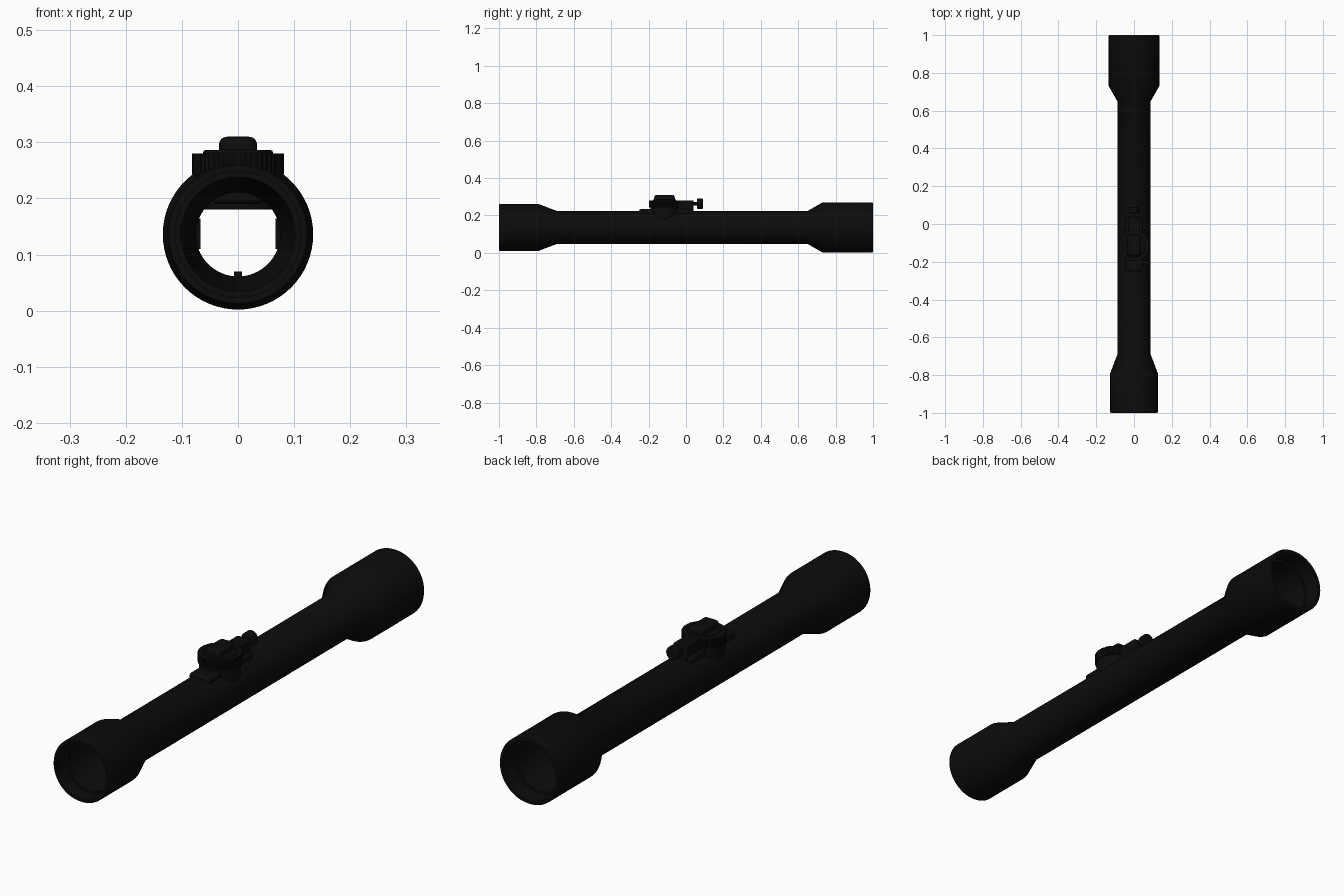
import bpy, bmesh, math
from mathutils import Matrix

cube = bpy.data.objects.get("Cube")
if cube:
    bpy.data.objects.remove(cube, do_unlink=True)

AXIS_Z = 0.136
TURRET_Y = -0.115

black = bpy.data.materials.new("matte_black")
black.use_nodes = True
colour = (0.0035, 0.0035, 0.0035, 1)
black.diffuse_color = colour
shader = black.node_tree.nodes["Principled BSDF"]
shader.inputs["Base Color"].default_value = colour
shader.inputs["Roughness"].default_value = 0.7


def finish(bm, name, bevel=0, segments=2):
    bmesh.ops.recalc_face_normals(bm, faces=bm.faces)
    mesh = bpy.data.meshes.new(name)
    bm.to_mesh(mesh)
    bm.free()
    mesh.materials.append(black)
    obj = bpy.data.objects.new(name, mesh)
    bpy.context.collection.objects.link(obj)
    if bevel:
        mod = obj.modifiers.new("bevel", "BEVEL")
        mod.width, mod.segments = bevel, segments
        mod.limit_method = "ANGLE"
    bpy.ops.object.select_all(action="DESELECT")
    obj.select_set(True)
    bpy.context.view_layer.objects.active = obj
    bpy.ops.object.shade_smooth_by_angle(angle=math.radians(30))
    return obj


def lathe(name, profile, sides=64):
    """Closed ring of (radius, y) points turned about the optical axis."""
    bm = bmesh.new()
    rings = []
    for i in range(sides):
        a = math.tau * i / sides
        rings.append([bm.verts.new((r * math.cos(a), y, AXIS_Z + r * math.sin(a)))
                      for r, y in profile])
    n = len(profile)
    for i in range(sides):
        one, two = rings[i], rings[(i + 1) % sides]
        for j in range(n):
            k = (j + 1) % n
            bm.faces.new((one[j], one[k], two[k], two[j]))
    return finish(bm, name)


def box(name, x, y, z, bevel=0, segments=2):
    """Box from (min, max) pairs."""
    bm = bmesh.new()
    bmesh.ops.create_cube(bm, size=1)
    for v in bm.verts:
        v.co = [lo + (c + 0.5) * (hi - lo) for c, (lo, hi) in zip(v.co, (x, y, z))]
    return finish(bm, name, bevel, segments)


def cylinder(name, radius, start, end, centre, along_y=False, sides=40, bevel=0, knurl=0):
    """Cylinder between start and end; centre is the other two coordinates."""
    bm = bmesh.new()
    bmesh.ops.create_cone(bm, cap_ends=True, segments=sides, radius1=radius,
                          radius2=radius, depth=end - start)
    if knurl:
        for v in bm.verts:
            step = round(math.atan2(v.co.y, v.co.x) / math.tau * sides)
            if step % 2:
                v.co.xy *= 1 - knurl
    mid = (start + end) / 2
    if along_y:
        bm.transform(Matrix.Translation((centre[0], mid, centre[1]))
                     @ Matrix.Rotation(math.pi / 2, 4, "X"))
    else:
        bm.transform(Matrix.Translation((centre[0], centre[1], mid)))
    return finish(bm, name, bevel)


# Hollow tube with eyepiece bell in front and objective bell behind
lathe("scope_body", [
    (0.123, -1.0), (0.126, -0.995), (0.126, -0.79), (0.088, -0.69),
    (0.088, 0.65), (0.134, 0.73), (0.134, 0.995), (0.131, 1.0),
    (0.118, 1.0), (0.118, 0.93), (0.108, 0.93), (0.108, 0.74),
    (0.075, 0.65), (0.075, -0.69), (0.102, -0.79), (0.102, -0.94),
    (0.112, -0.94), (0.112, -1.0)])

# Turret saddle and adjustment dial
box("turret_saddle", (-0.045, 0.045), (-0.25, 0.035), (0.19, 0.234), 0.008)
cylinder("turret_base", 0.076, 0.18, 0.25, (0, TURRET_Y), sides=48, bevel=0.003)
cylinder("turret_dial", 0.082, 0.243, 0.28, (0, TURRET_Y), sides=96, knurl=0.025)
cylinder("dial_cap", 0.062, 0.275, 0.286, (0, TURRET_Y), sides=48, bevel=0.003)
box("dial_grip", (-0.034, 0.034), (-0.17, -0.06), (0.27, 0.31), 0.014, 4)

# Locking screw behind the dial
box("lock_block", (-0.03, 0.03), (-0.045, 0.04), (0.21, 0.28), 0.004)
cylinder("lock_shaft", 0.009, 0.035, 0.065, (0, 0.263), along_y=True, sides=20)
cylinder("lock_knob", 0.027, 0.058, 0.09, (0, 0.263), along_y=True, sides=32, bevel=0.003)

# Reticle mechanism inside the tube
cylinder("inner_turret_foot", 0.06, 0.2, 0.215, (0, TURRET_Y))
box("reticle_post", (-0.007, 0.007), (-0.125, -0.105), (0.055, 0.07))
for side, name in ((1, "left"), (-1, "right")):
    box("reticle_bar_" + name, sorted((side * 0.067, side * 0.078)),
        (-0.14, -0.09), (0.11, 0.164))
